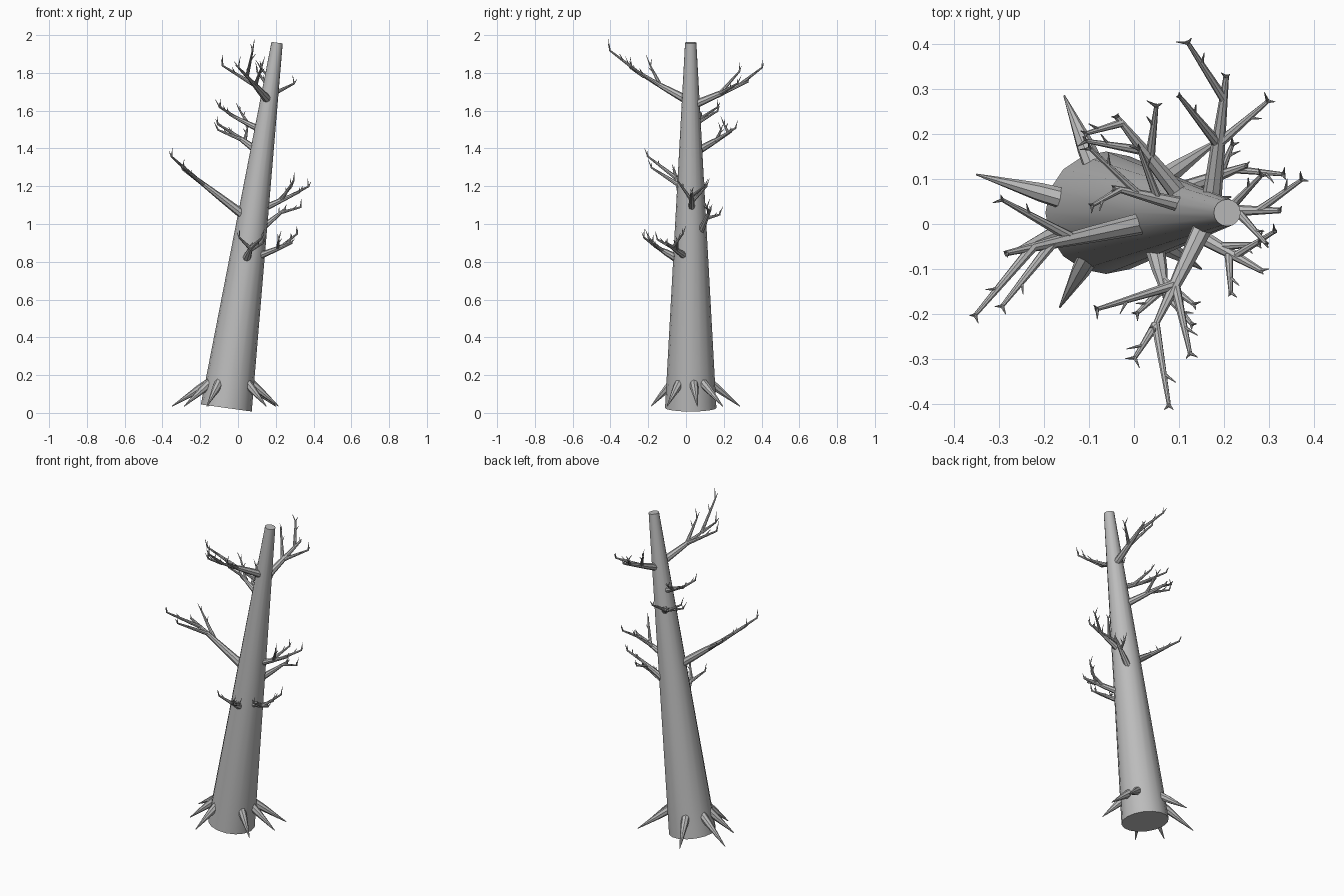
import bpy, bmesh, math, random
from mathutils import Vector as V

if "Cube" in bpy.data.objects:
    bpy.data.objects.remove(bpy.data.objects["Cube"])

random.seed(4)
bark = bpy.data.materials.new("grey_bark")
bark.diffuse_color = (0.5, 0.5, 0.5, 1)
bark.use_nodes = True
bark.node_tree.nodes["Principled BSDF"].inputs["Base Color"].default_value = bark.diffuse_color


def tube(bm, pts, radii, sides=8):
    """Tapered tube through pts, closed at both ends."""
    pts = [V(p) for p in pts]
    rings = []
    for i, (p, r) in enumerate(zip(pts, radii)):
        d = (pts[min(i + 1, len(pts) - 1)] - pts[max(i - 1, 0)]).normalized()
        ref = V((0, 1, 0)) if abs(d.y) < 0.8 else V((1, 0, 0))
        u = d.cross(ref).normalized()
        if i and u.dot(last) < 0:
            u = -u
        # carry the previous frame along to avoid twisting
        if i:
            u = (last - d * last.dot(d)).normalized()
        last = u
        w = d.cross(u)
        rings.append([bm.verts.new(p + r * (math.cos(a) * u + math.sin(a) * w))
                      for a in (2 * math.pi * k / sides for k in range(sides))])
    for a, b in zip(rings, rings[1:]):
        for k in range(sides):
            n = (k + 1) % sides
            bm.faces.new((a[k], a[n], b[n], b[k]))
    bm.faces.new(rings[0][::-1])
    bm.faces.new(rings[-1])


def finish(bm, name):
    bmesh.ops.recalc_face_normals(bm, faces=bm.faces)
    me = bpy.data.meshes.new(name)
    bm.to_mesh(me)
    bm.free()
    ob = bpy.data.objects.new(name, me)
    me.materials.append(bark)
    bpy.context.collection.objects.link(ob)
    bpy.ops.object.select_all(action='DESELECT')
    ob.select_set(True)
    bpy.context.view_layer.objects.active = ob
    bpy.ops.object.shade_smooth_by_angle(angle=math.radians(40))


def prongs(bm, tip, d, s):
    """Two small pointed twigs bending up from a tip."""
    for side in (-1, 1):
        e = V((-d.y, d.x, 0)) * side * 0.45 + d * 0.25 + V((0, 0, 1))
        e.x += random.uniform(-.3, .3)
        e.normalize()
        length = s if side > 0 else s * 0.6
        tube(bm, [tip - d * 0.004, tip + e * length], [0.0045, 0.0008], 6)


def branch(name, start, end, forks, r=0.022, s=0.045):
    bm = bmesh.new()
    a, b = V(start), V(end)
    d = (b - a).normalized()
    tube(bm, [a - d * 0.025, a.lerp(b, 0.35), b],
         [r, r * 0.75, 0.006])
    prongs(bm, b, d, s * 0.6)
    for t, tip in forks:
        p, q = a.lerp(b, t), V(tip)
        e = (q - p).normalized()
        tube(bm, [p, q], [r * (0.62 - 0.2 * t), 0.0045])
        prongs(bm, q, e, s)
        # short side twig part way along each fork
        m = p.lerp(q, 0.6)
        w = V((e.y, -e.x, 0.6)) * random.choice((-1, 1))
        w.z = 0.6
        tube(bm, [m, m + (w + e).normalized() * s * 0.8], [0.0045, 0.001], 6)
    finish(bm, name)


# leaning tapered trunk
BASE, TOP = V((-0.062, 0.025, 0.026)), V((0.207, 0.025, 1.96))
bm = bmesh.new()
tube(bm, [BASE, BASE.lerp(TOP, 0.5), TOP], [0.136, 0.083, 0.03], 16)
finish(bm, "trunk")

# spiky roots around the foot
roots = [(-.35, .11), (-.155, .285), (-.165, -.185), (-.285, -.07),
         (.215, .06), (.2, .195), (.15, -.1)]
for i, (x, y) in enumerate(roots):
    tip = V((x, y, 0.035))
    c = V((-0.045, 0.025, 0))
    d = V((x, y, 0)) - c
    d.normalize()
    root = c + d * 0.105 + V((0, 0, 0.165))
    bm = bmesh.new()
    tube(bm, [root, root.lerp(tip, 0.3), tip], [0.024, 0.021, 0.002])
    finish(bm, f"root_{i + 1}")

# branches, from the top down
branch("upper_front_branch", (.147, -.02, 1.67), (.045, -.23, 1.785),
       [(.97, (.078, -.405, 1.92)), (.97, (0, -.3, 1.83)),
        (.55, (-.085, -.19, 1.84)), (.55, (.125, -.29, 1.83))], .023, .06)
branch("upper_back_branch", (.175, .075, 1.645), (.205, .33, 1.755),
       [(.8, (.118, .405, 1.83)), (.4, (.3, .275, 1.745)),
        (.4, (.1, .285, 1.81))], .022)
branch("upper_left_branch", (.095, .045, 1.51), (-.045, .08, 1.58),
       [(.9, (-.095, .04, 1.62)), (.6, (-.1, .17, 1.62)),
        (.3, (.01, .17, 1.6))], .018)
branch("back_left_branch", (.085, .085, 1.4), (-.04, .24, 1.49),
       [(.9, (-.11, .2, 1.53)), (.5, (-.11, .185, 1.5)),
        (.4, (.05, .265, 1.51))], .021)
branch("long_left_branch", (.012, 0, 1.06), (-.285, -.065, 1.29),
       [(.8, (-.355, -.205, 1.36)), (.65, (-.295, -.185, 1.3)),
        (.5, (-.295, .055, 1.29))], .025)
branch("right_branch", (.13, .03, 1.08), (.325, .03, 1.17),
       [(.75, (.375, .1, 1.2)), (.5, (.295, -.045, 1.23)),
        (.4, (.285, .11, 1.2))], .02)
branch("back_right_branch", (.13, .085, .98), (.25, .13, 1.08),
       [(.8, (.335, .11, 1.09)), (.5, (.22, .18, 1.05))], .019)
branch("lower_right_branch", (.135, -.02, .84), (.285, -.105, .9),
       [(.6, (.315, -.015, .95)), (.5, (.215, -.155, .92)),
        (.35, (.28, -.045, .91))], .019)
branch("lower_front_branch", (.05, -.07, .83), (.07, -.16, .88),
       [(.9, (.13, -.225, .93)), (.8, (.005, -.2, .93)),
        (.6, (.135, -.18, .9))], .023)
